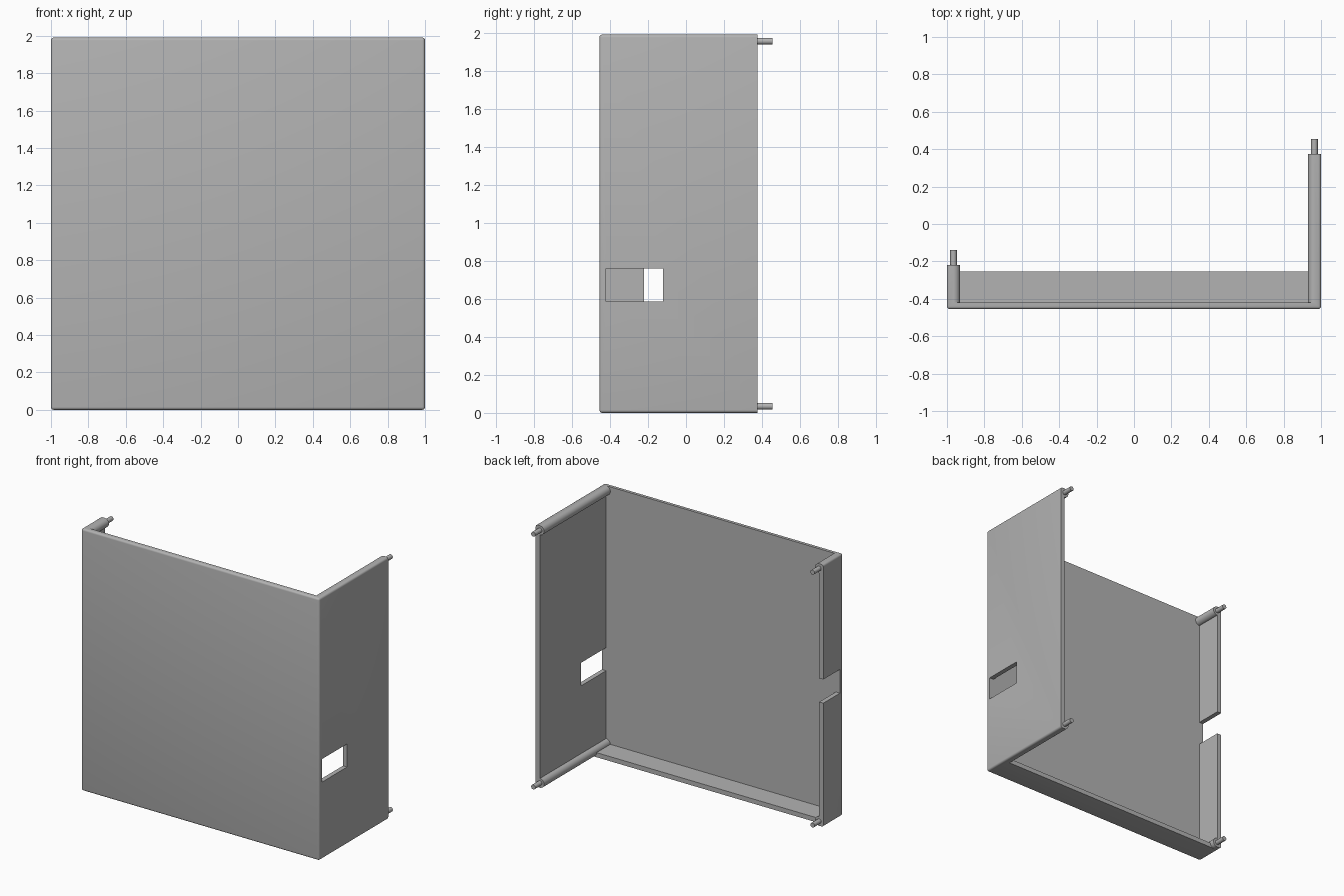
import bpy
import bmesh
import math
from mathutils import Matrix

cube = bpy.data.objects.get("Cube")
if cube:
    bpy.data.objects.remove(cube, do_unlink=True)

W, H = 1.0, 1.99                 # half width, height
FRONT, BACK = -0.455, 0.375      # depth range of the long wall
SHORT_BACK = -0.22               # rear edge of the short wall
T = 0.035                        # wall thickness

grey = bpy.data.materials.new("plain grey")
grey.use_nodes = True
grey.diffuse_color = (0.45, 0.45, 0.45, 1)
grey.node_tree.nodes["Principled BSDF"].inputs["Base Color"].default_value = (0.45, 0.45, 0.45, 1)


def finish(name, bm):
    mesh = bpy.data.meshes.new(name)
    bm.to_mesh(mesh)
    bm.free()
    mesh.materials.append(grey)
    obj = bpy.data.objects.new(name, mesh)
    bpy.context.collection.objects.link(obj)
    return obj


def activate(obj):
    bpy.ops.object.select_all(action="DESELECT")
    obj.select_set(True)
    bpy.context.view_layer.objects.active = obj


def box(name, x, y, z, radius=0):
    """Box from ranges; a radius rounds every edge not on the rear face."""
    bm = bmesh.new()
    bmesh.ops.create_cube(bm, size=1)
    for v in bm.verts:
        v.co = [r[0] if c < 0 else r[1] for c, r in zip(v.co, (x, y, z))]
    if radius:
        edges = [e for e in bm.edges if any(v.co.y < y[1] - 0.001 for v in e.verts)]
        bmesh.ops.bevel(bm, geom=edges, offset=radius, segments=4, profile=0.5, affect="EDGES")
    return finish(name, bm)


def rod(name, x, z, y0, y1, radius):
    """Cylinder lying along the depth axis."""
    bm = bmesh.new()
    place = Matrix.Translation((x, (y0 + y1) / 2, z)) @ Matrix.Rotation(math.pi / 2, 4, "X")
    bmesh.ops.create_cone(bm, cap_ends=True, segments=32, radius1=radius, radius2=radius,
                          depth=y1 - y0, matrix=place)
    obj = finish(name, bm)
    smooth(obj)
    return obj


def smooth(obj):
    activate(obj)
    bpy.ops.object.shade_smooth_by_angle(angle=math.radians(35))


def cut(target, x, y, z):
    cutter = box("cutter", x, y, z)
    cutter.hide_render = True
    mod = target.modifiers.new("cut", "BOOLEAN")
    mod.operation = "DIFFERENCE"
    mod.solver = "EXACT"
    mod.object = cutter
    activate(target)
    bpy.ops.object.modifier_apply(modifier=mod.name)
    bpy.data.objects.remove(cutter, do_unlink=True)


# Enclosure shell: front panel, long wall, short wall and bottom lip
shell = box("shell", (-W, W), (FRONT, BACK), (0, H), 0.015)
inner = (-W + T, W - T)
cut(shell, inner, (FRONT + T, 1), (T, 3))           # open interior and top
cut(shell, inner, (-0.255, 1), (-1, 3))             # floor trimmed to a lip
cut(shell, (-2, -0.5), (SHORT_BACK, 1), (-1, 3))    # short wall
cut(shell, (0.9, 1.1), (FRONT + T, -0.12), (0.585, 0.76))   # port in long wall
cut(shell, (-1.1, -0.9), (FRONT + T, 0), (0.94, 1.12))      # notch in short wall
smooth(shell)

# Round corner rails with locating pins
for side, sx, back in (("left", 1, BACK), ("right", -1, SHORT_BACK)):
    for level, z in (("bottom", T), ("top", H - T)):
        x = sx * (W - T)
        rod(f"{side}_{level}_rail", x, z, FRONT + 0.02, back, T)
        rod(f"{side}_{level}_pin", x, z, back - 0.01, back + 0.08, T / 2)
